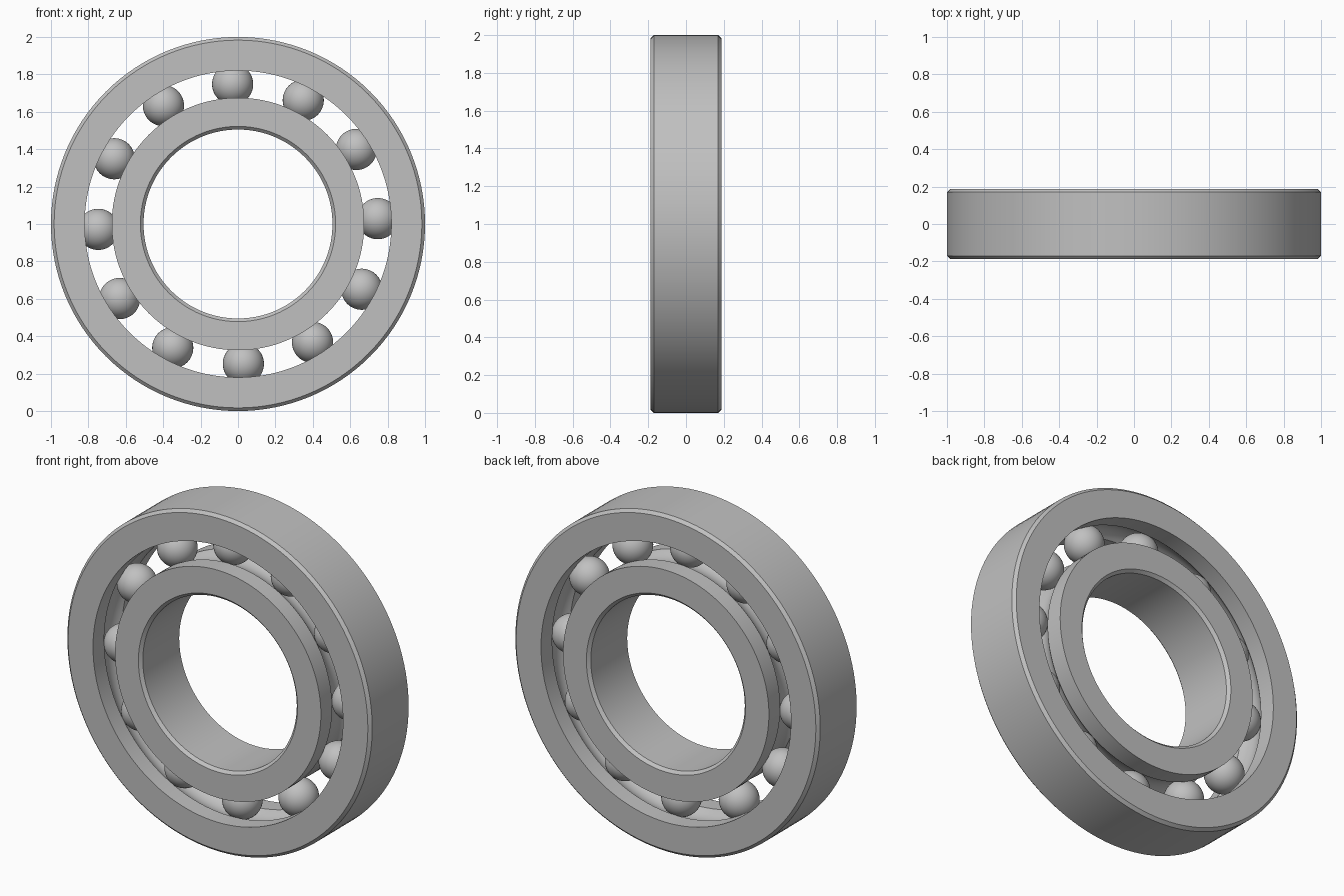
import bpy, bmesh, math
from mathutils import Matrix, Vector

cube = bpy.data.objects.get("Cube")
if cube:
    bpy.data.objects.remove(cube, do_unlink=True)

HALF = 0.1875          # half the bearing width
CHAMFER = 0.017
PITCH = 0.748          # radius of the circle of balls
BALL = 0.11
BALLS = 12
SEGMENTS = 128
OFFSET = math.radians(2.2)
CENTRE = Vector((0, 0, 1))

steel = bpy.data.materials.new("brushed steel grey")
steel.use_nodes = True
colour = (0.53, 0.53, 0.53, 1)
steel.diffuse_color = colour
steel.node_tree.nodes["Principled BSDF"].inputs["Base Color"].default_value = colour


def finish(name, bm):
    """Turn a bmesh into a smooth shaded steel object."""
    bmesh.ops.recalc_face_normals(bm, faces=bm.faces)
    mesh = bpy.data.meshes.new(name)
    bm.to_mesh(mesh)
    bm.free()
    mesh.materials.append(steel)
    obj = bpy.data.objects.new(name, mesh)
    bpy.context.collection.objects.link(obj)
    obj.location = CENTRE
    bpy.ops.object.select_all(action="DESELECT")
    obj.select_set(True)
    bpy.context.view_layer.objects.active = obj
    bpy.ops.object.shade_smooth_by_angle(angle=math.radians(30))
    return obj


def ring(name, plain, shoulder):
    """Lathe a race: chamfered plain wall, grooved shoulder wall."""
    side = 1 if plain > shoulder else -1
    rim = plain - side * CHAMFER
    profile = [(shoulder, -HALF), (rim, -HALF), (plain, CHAMFER - HALF),
               (plain, HALF - CHAMFER), (rim, HALF), (shoulder, HALF)]
    # Ball groove, an arc about the pitch circle
    limit = math.acos(abs(shoulder - PITCH) / BALL)
    for i in range(13):
        a = limit * (1 - i / 6)
        profile.append((PITCH + side * BALL * math.cos(a), BALL * math.sin(a)))
    bm = bmesh.new()
    loops = []
    for s in range(SEGMENTS):
        t = math.tau * s / SEGMENTS
        loops.append([bm.verts.new((r * math.cos(t), y, r * math.sin(t)))
                      for r, y in profile])
    for s, here in enumerate(loops):
        there = loops[(s + 1) % SEGMENTS]
        for i in range(len(profile)):
            j = (i + 1) % len(profile)
            bm.faces.new((here[i], here[j], there[j], there[i]))
    return finish(name, bm)


# Races
ring("outer_race", 1.0, 0.82)
ring("inner_race", 0.505, 0.675)

# Balls
for n in range(BALLS):
    t = OFFSET + math.tau * n / BALLS
    bm = bmesh.new()
    spot = Matrix.Translation((PITCH * math.cos(t), 0, PITCH * math.sin(t)))
    bmesh.ops.create_uvsphere(bm, u_segments=40, v_segments=24,
                              radius=BALL, matrix=spot)
    finish(f"ball_{n + 1}", bm)
